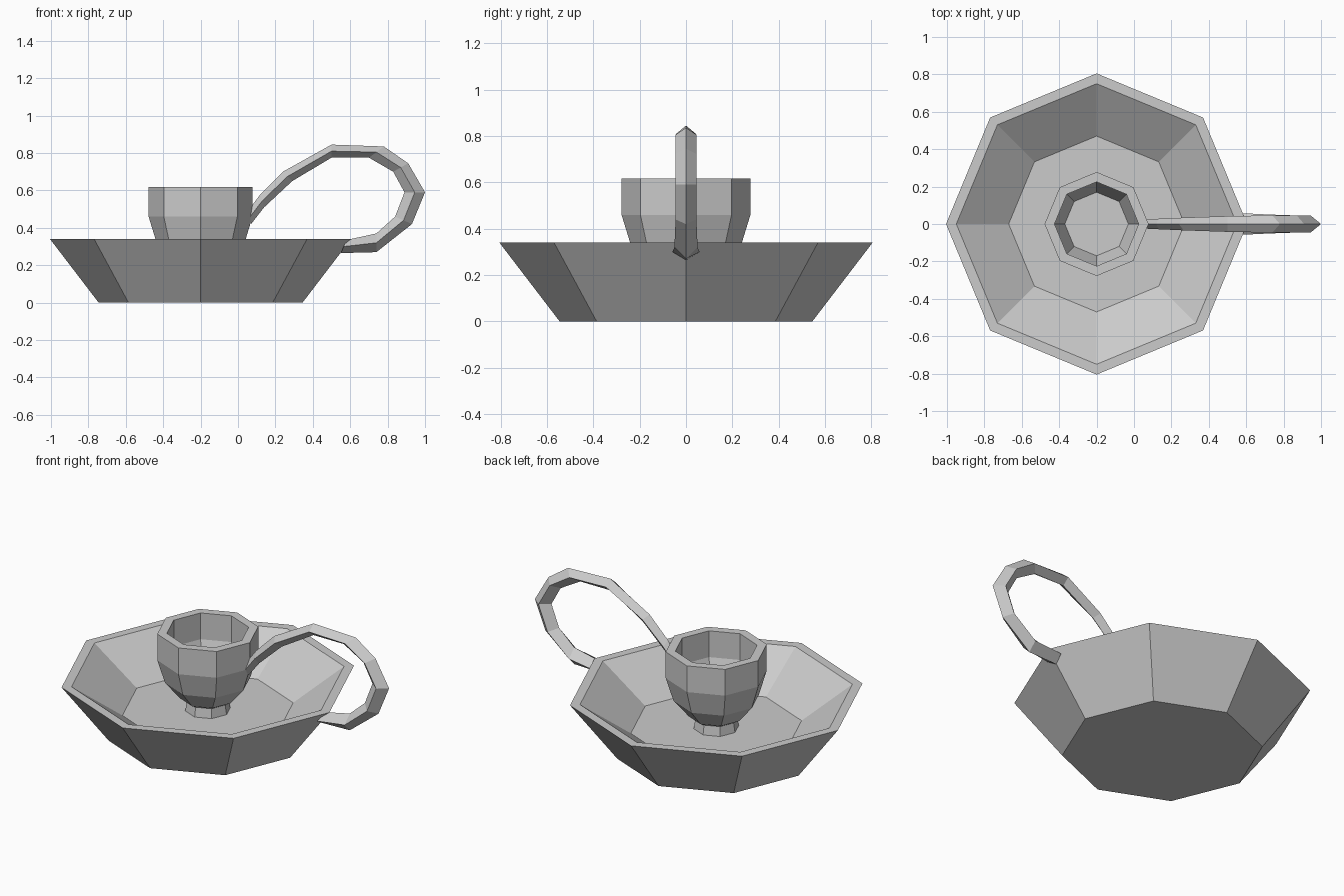
import bpy, bmesh, math

if "Cube" in bpy.data.objects:
    bpy.data.objects.remove(bpy.data.objects["Cube"], do_unlink=True)

SIDES = 8
CENTRE_X = -0.2

grey = bpy.data.materials.new("plain_grey")
grey.use_nodes = True
colour = (0.6, 0.6, 0.6, 1)
grey.diffuse_color = colour
grey.node_tree.nodes["Principled BSDF"].inputs["Base Color"].default_value = colour


def finish(bm, name):
    bmesh.ops.recalc_face_normals(bm, faces=bm.faces)
    mesh = bpy.data.meshes.new(name)
    bm.to_mesh(mesh)
    bm.free()
    mesh.materials.append(grey)
    obj = bpy.data.objects.new(name, mesh)
    bpy.context.collection.objects.link(obj)
    return obj


def loft(name, rings):
    """Skin a list of equal-length point rings and cap both ends."""
    bm = bmesh.new()
    loops = [[bm.verts.new(p) for p in ring] for ring in rings]
    n = len(loops[0])
    for a, b in zip(loops, loops[1:]):
        for i in range(n):
            j = (i + 1) % n
            bm.faces.new((a[i], a[j], b[j], b[i]))
    bm.faces.new(loops[0])
    bm.faces.new(loops[-1])
    return finish(bm, name)


def octagon(radius, z):
    step = math.tau / SIDES
    return [(CENTRE_X + radius * math.cos(i * step), radius * math.sin(i * step), z)
            for i in range(SIDES)]


def turned(name, profile):
    return loft(name, [octagon(r, z) for r, z in profile])


# Dish: outer wall, flat rim, sloping inside and raised floor
turned("dish", [(0.545, 0), (0.805, 0.34), (0.75, 0.34), (0.47, 0.145)])

# Candle cup on a short stem, hollow inside
turned("candle_cup", [(0.125, 0.14), (0.115, 0.2), (0.15, 0.22), (0.235, 0.32),
                      (0.278, 0.46), (0.278, 0.617), (0.225, 0.617),
                      (0.225, 0.46), (0.17, 0.32)])

# Handle: diamond section given by outer ridge, inner ridge and half width
handle = [
    ((0.06, 0.50), (0.07, 0.42), 0.025),
    ((0.12, 0.58), (0.14, 0.51), 0.028),
    ((0.24, 0.70), (0.29, 0.65), 0.034),
    ((0.50, 0.845), (0.50, 0.775), 0.042),
    ((0.78, 0.835), (0.70, 0.775), 0.046),
    ((0.91, 0.745), (0.83, 0.70), 0.046),
    ((1.00, 0.59), (0.89, 0.59), 0.045),
    ((0.93, 0.42), (0.84, 0.46), 0.045),
    ((0.74, 0.27), (0.74, 0.37), 0.05),
    ((0.55, 0.265), (0.58, 0.335), 0.058),
]
sections = []
for (ox, oz), (ix, iz), w in handle:
    mx, mz = (ox + ix) / 2, (oz + iz) / 2
    sections.append([(ox, 0, oz), (mx, w, mz), (ix, 0, iz), (mx, -w, mz)])
loft("handle", sections)
